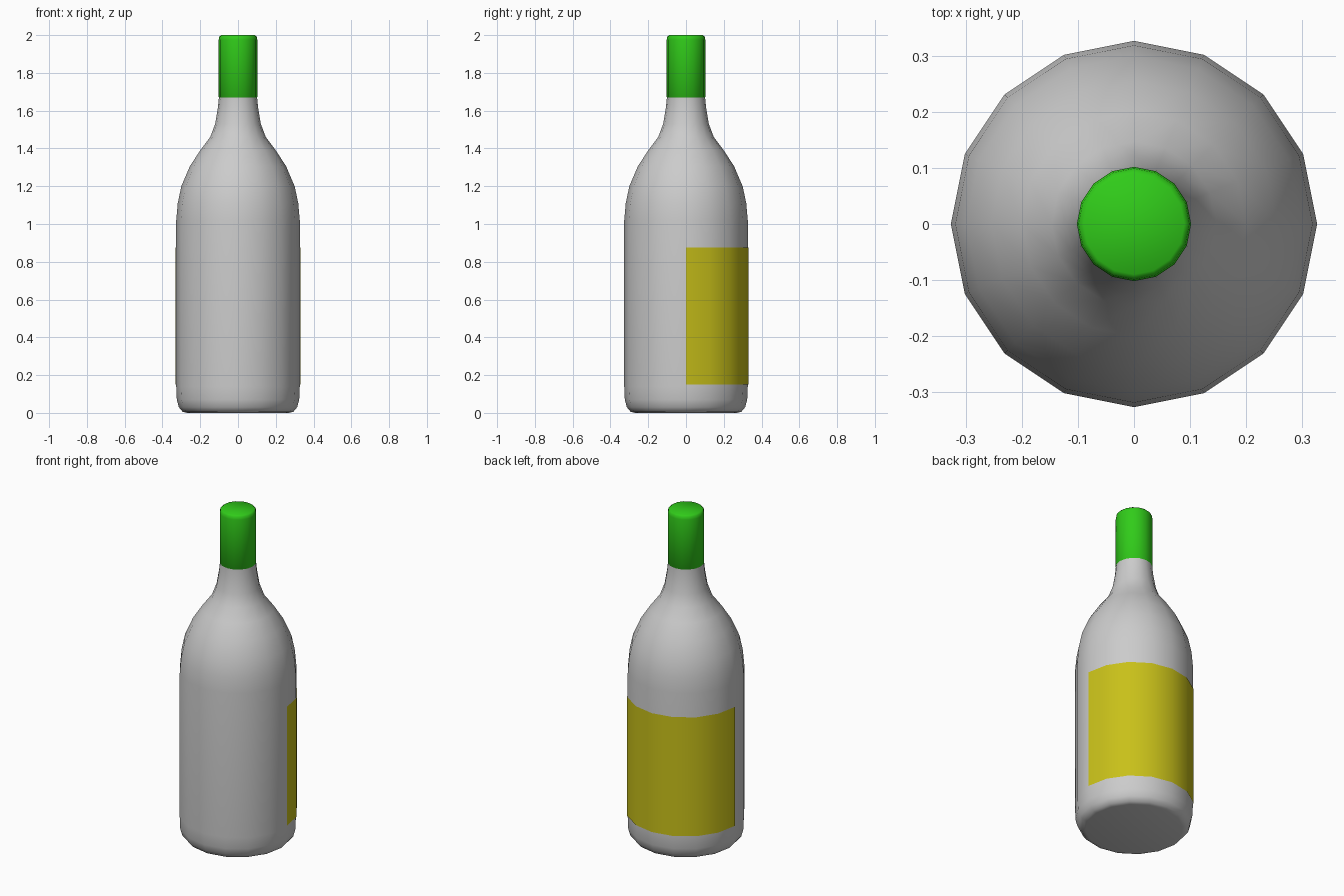
import bpy, bmesh, math

if "Cube" in bpy.data.objects:
    bpy.data.objects.remove(bpy.data.objects["Cube"])

SIDES = 16


def material(name, colour):
    mat = bpy.data.materials.new(name)
    mat.diffuse_color = (*colour, 1.0)
    mat.use_nodes = True
    mat.node_tree.nodes["Principled BSDF"].inputs["Base Color"].default_value = mat.diffuse_color
    return mat


def lathe(name, profile, steps=SIDES, cap_start=False, cap_end=False, mat=None):
    """Turn an upward (radius, z) profile about z; fewer steps gives a partial wrap."""
    bm = bmesh.new()
    closed = steps == SIDES
    count = SIDES if closed else steps + 1
    rings = []
    for r, z in profile:
        angles = [2 * math.pi * i / SIDES for i in range(count)]
        rings.append([bm.verts.new((r * math.cos(a), r * math.sin(a), z)) for a in angles])
    for low, high in zip(rings, rings[1:]):
        for i in range(steps):
            j = (i + 1) % count
            bm.faces.new((low[i], low[j], high[j], high[i]))
    if cap_start:
        bm.faces.new(rings[0][::-1])
    if cap_end:
        bm.faces.new(rings[-1])
    for f in bm.faces:
        f.smooth = True
    mesh = bpy.data.meshes.new(name)
    bm.to_mesh(mesh)
    bm.free()
    obj = bpy.data.objects.new(name, mesh)
    bpy.context.collection.objects.link(obj)
    if mat:
        mesh.materials.append(mat)
    return obj


# Bottle body with rounded base, sloping shoulder and neck
lathe("bottle", [
    (0.27, 0.0), (0.293, 0.006), (0.313, 0.03), (0.324, 0.07), (0.327, 0.14),
    (0.327, 1.02), (0.319, 1.11), (0.30, 1.20), (0.255, 1.305), (0.20, 1.39),
    (0.147, 1.46), (0.121, 1.53), (0.106, 1.62), (0.100, 1.68), (0.098, 1.95),
], cap_start=True, cap_end=True)

# Green foil over the neck
lathe("neck_foil", [
    (0.098, 1.668), (0.102, 1.672), (0.102, 1.975), (0.099, 1.992), (0.09, 2.0),
], cap_end=True, mat=material("green_foil", (0.03, 0.6, 0.01)))

# Yellow label wrapped around the back half
lathe("label", [(0.330, 0.15), (0.330, 0.875)], steps=SIDES // 2,
      mat=material("yellow_label", (0.58, 0.53, 0.01)))
